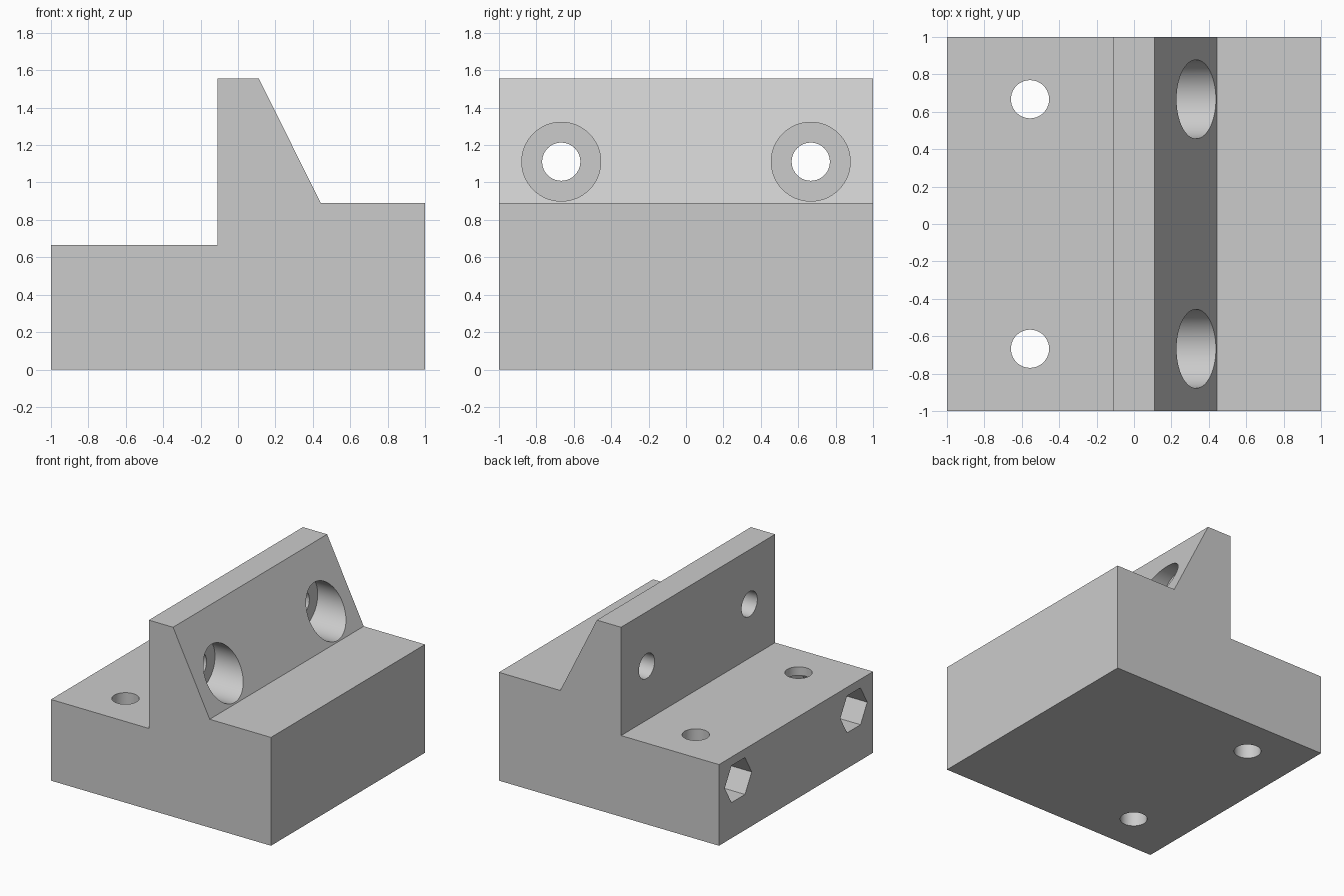
import bpy, bmesh, math
from mathutils import Vector

default = bpy.data.objects.get("Cube")
if default:
    bpy.data.objects.remove(default, do_unlink=True)

grey = bpy.data.materials.new("plain grey")
grey.use_nodes = True
colour = (0.6, 0.6, 0.6, 1)
grey.diffuse_color = colour
grey.node_tree.nodes["Principled BSDF"].inputs["Base Color"].default_value = colour


def add_object(name, bm):
    bmesh.ops.recalc_face_normals(bm, faces=bm.faces[:])
    mesh = bpy.data.meshes.new(name)
    bm.to_mesh(mesh)
    bm.free()
    mesh.materials.append(grey)
    obj = bpy.data.objects.new(name, mesh)
    bpy.context.collection.objects.link(obj)
    return obj


def extrude_profile(name, points, depth):
    """Extrude an x-z profile along y, centred on y = 0."""
    bm = bmesh.new()
    face = bm.faces.new([bm.verts.new((x, -depth / 2, z)) for x, z in points])
    extruded = bmesh.ops.extrude_face_region(bm, geom=[face])
    verts = [v for v in extruded["geom"] if isinstance(v, bmesh.types.BMVert)]
    bmesh.ops.translate(bm, verts=verts, vec=(0, depth, 0))
    return add_object(name, bm)


def drill(target, start, end, radius, sides=64):
    """Cut a straight prism between two points out of the target."""
    start, end = Vector(start), Vector(end)
    axis = end - start
    bm = bmesh.new()
    bmesh.ops.create_cone(bm, cap_ends=True, segments=sides, radius1=radius,
                          radius2=radius, depth=axis.length)
    # Turn the prism so that a six-sided one has corners along y
    if abs(axis.x) > 0:
        turn = Vector((0, 0, 1)).rotation_difference(axis).to_matrix()
        bmesh.ops.rotate(bm, verts=bm.verts[:], matrix=turn)
        corners = max(abs(v.co.y) for v in bm.verts)
        if corners < radius * 0.99:
            spin = Vector((0, 1, 0)).rotation_difference(Vector((0, 0, 1))).to_matrix()
            bmesh.ops.rotate(bm, verts=bm.verts[:], matrix=spin)
    bmesh.ops.translate(bm, verts=bm.verts[:], vec=(start + end) / 2)
    cutter = add_object("cutter", bm)
    cutter.hide_render = True

    cut = target.modifiers.new("cut", 'BOOLEAN')
    cut.operation = 'DIFFERENCE'
    cut.solver = 'EXACT'
    cut.object = cutter
    bpy.context.view_layer.objects.active = target
    bpy.ops.object.modifier_apply(modifier=cut.name)
    bpy.data.objects.remove(cutter, do_unlink=True)


# Stepped block with an upright, sloping rib
block = extrude_profile("mounting_block", [
    (-1, 0), (1, 0), (1, 0.89), (0.443, 0.89), (0.11, 1.557),
    (-0.11, 1.557), (-0.11, 0.667), (-1, 0.667)], 2)

for side in (-1, 1):
    y = side * 0.667
    # Vertical bolt hole through the low step
    drill(block, (-0.556, y, -0.1), (-0.556, y, 0.8), 0.102)
    # Cross hole through the rib and its counterbore
    drill(block, (-0.3, y, 1.111), (0.3, y, 1.111), 0.102)
    drill(block, (0.11, y, 1.111), (0.7, y, 1.111), 0.211)
    # Six-sided nut pocket in the low end
    drill(block, (-1.1, side * 0.75, 0.444), (-0.45, side * 0.75, 0.444), 0.175, 6)

bpy.ops.object.select_all(action='DESELECT')
block.select_set(True)
bpy.context.view_layer.objects.active = block
bpy.ops.object.shade_smooth_by_angle(angle=math.radians(30))
